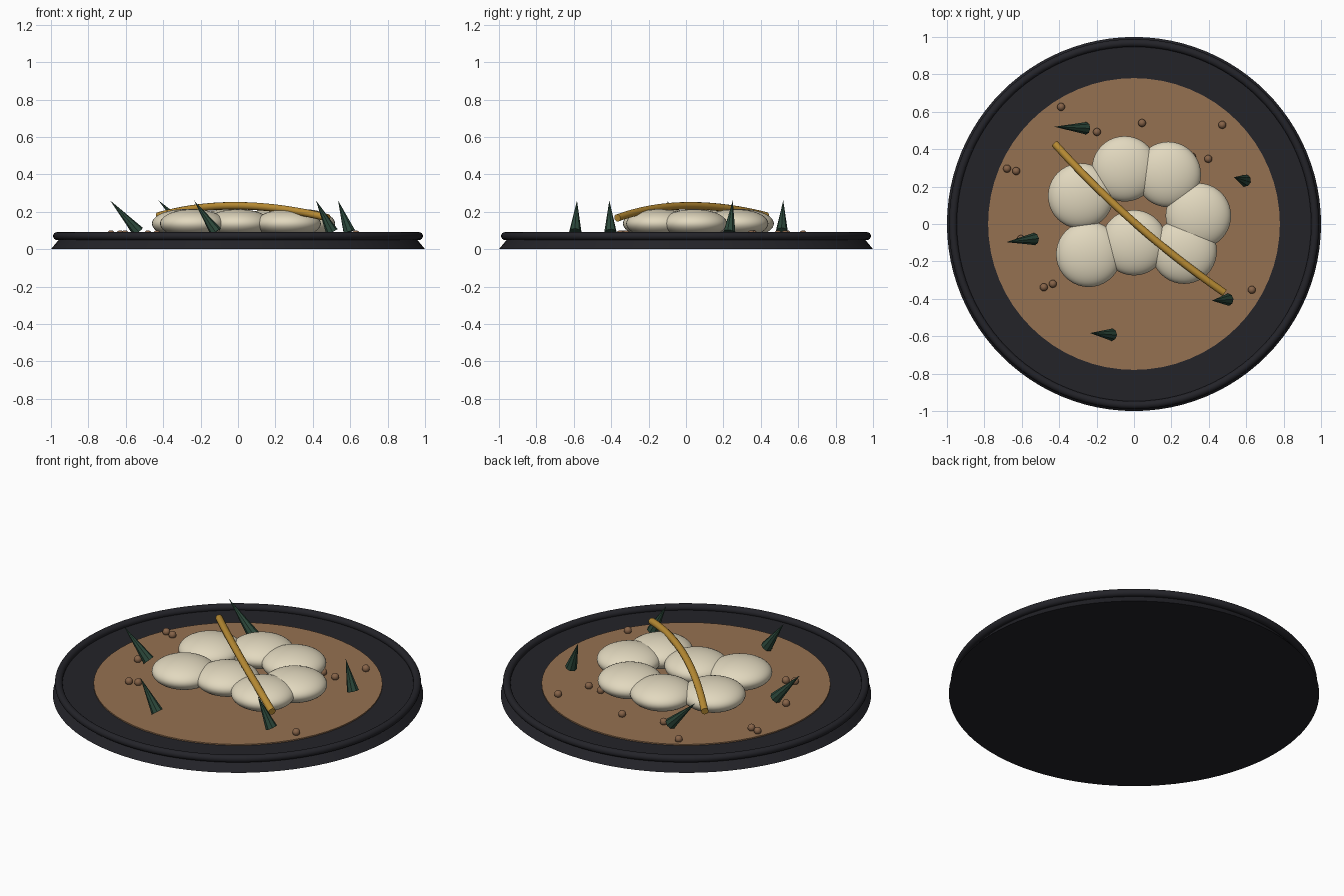
import bpy
from math import radians
from mathutils import Vector

if "Cube" in bpy.data.objects:
    bpy.data.objects.remove(bpy.data.objects["Cube"])


def material(name, rgb):
    m = bpy.data.materials.new(name)
    m.diffuse_color = (*rgb, 1)
    m.use_nodes = True
    m.node_tree.nodes["Principled BSDF"].inputs["Base Color"].default_value = m.diffuse_color
    return m


PLATE = material("plate_black", (0.017, 0.017, 0.022))
SAUCE = material("sauce_brown", (0.30, 0.165, 0.083))
CREAM = material("cream", (0.76, 0.69, 0.52))
GOLD = material("gold", (0.50, 0.27, 0.035))
GREEN = material("dark_green", (0.025, 0.065, 0.043))
CRUMB = material("crumb_brown", (0.24, 0.125, 0.065))


def finish(name, mat, smooth=True):
    ob = bpy.context.object
    ob.name = name
    ob.data.materials.append(mat)
    if smooth:
        bpy.ops.object.shade_smooth_by_angle(angle=radians(35))
    return ob


# Plate body and rolled rim
bpy.ops.mesh.primitive_cone_add(vertices=96, radius1=1.0, radius2=0.95,
                                depth=0.06, location=(0, 0, 0.03))
finish("plate", PLATE)
bpy.ops.mesh.primitive_torus_add(major_segments=96, minor_segments=16,
                                 major_radius=0.968, minor_radius=0.021,
                                 location=(0, 0, 0.07))
finish("plate_rim", PLATE)

# Sauce pool
bpy.ops.mesh.primitive_cylinder_add(vertices=64, radius=0.78, depth=0.02,
                                    location=(0, 0, 0.057))
finish("sauce", SAUCE)

# Overlapping dumplings
for i, (x, y) in enumerate([(-0.05, 0.295), (0.183, 0.265), (0.344, 0.044),
                            (0.268, -0.145), (0, -0.1), (-0.242, -0.162),
                            (-0.285, 0.15)]):
    bpy.ops.mesh.primitive_uv_sphere_add(segments=40, ring_count=24, radius=1,
                                         location=(x, y, 0.137))
    bpy.context.object.scale = (0.175, 0.175, 0.077)
    finish(f"dumpling_{i + 1}", CREAM)

# Arched stick resting over the dumplings
a, b = Vector((-0.425, 0.43, 0.178)), Vector((0.482, -0.367, 0.167))
mid = Vector((0.005, 0.005, 0.232))
ctrl = mid * 2 - (a + b) / 2
curve = bpy.data.curves.new("stick", 'CURVE')
curve.dimensions = '3D'
curve.bevel_depth = 0.02
curve.bevel_resolution = 4
curve.use_fill_caps = True
n = 24
spline = curve.splines.new('POLY')
spline.points.add(n)
for i in range(n + 1):
    t = i / n
    p = a * (1 - t) ** 2 + ctrl * 2 * t * (1 - t) + b * t * t
    spline.points[i].co = (*p, 1)
spline.use_smooth = True
curve.materials.append(GOLD)
bpy.context.collection.objects.link(bpy.data.objects.new("stick", curve))

# Leaning herb spikes: base x, y then tip x, y
for i, (bx, by, tx, ty) in enumerate([(-0.257, 0.512, -0.425, 0.52),
                                      (-0.533, -0.08, -0.683, -0.097),
                                      (-0.118, -0.592, -0.235, -0.583),
                                      (0.503, -0.404, 0.417, -0.41),
                                      (0.595, 0.232, 0.535, 0.25)]):
    base, tip = Vector((bx, by, 0.092)), Vector((tx, ty, 0.26))
    d = tip - base
    bpy.ops.mesh.primitive_cone_add(vertices=8, radius1=0.033, radius2=0,
                                    depth=d.length, location=(base + tip) / 2,
                                    rotation=d.to_track_quat('Z', 'Y').to_euler())
    finish(f"herb_{i + 1}", GREEN, smooth=False)

# Scattered crumbs
for i, (x, y) in enumerate([(-0.39, 0.626), (-0.198, 0.492), (0.043, 0.54),
                            (0.472, 0.53), (0.397, 0.348), (-0.679, 0.296),
                            (-0.63, 0.283), (-0.604, -0.08), (-0.482, -0.338),
                            (-0.434, -0.32), (0.63, -0.352), (0.31, 0.36)]):
    bpy.ops.mesh.primitive_uv_sphere_add(segments=16, ring_count=10,
                                         radius=0.021, location=(x, y, 0.08))
    finish(f"crumb_{i + 1}", CRUMB)
